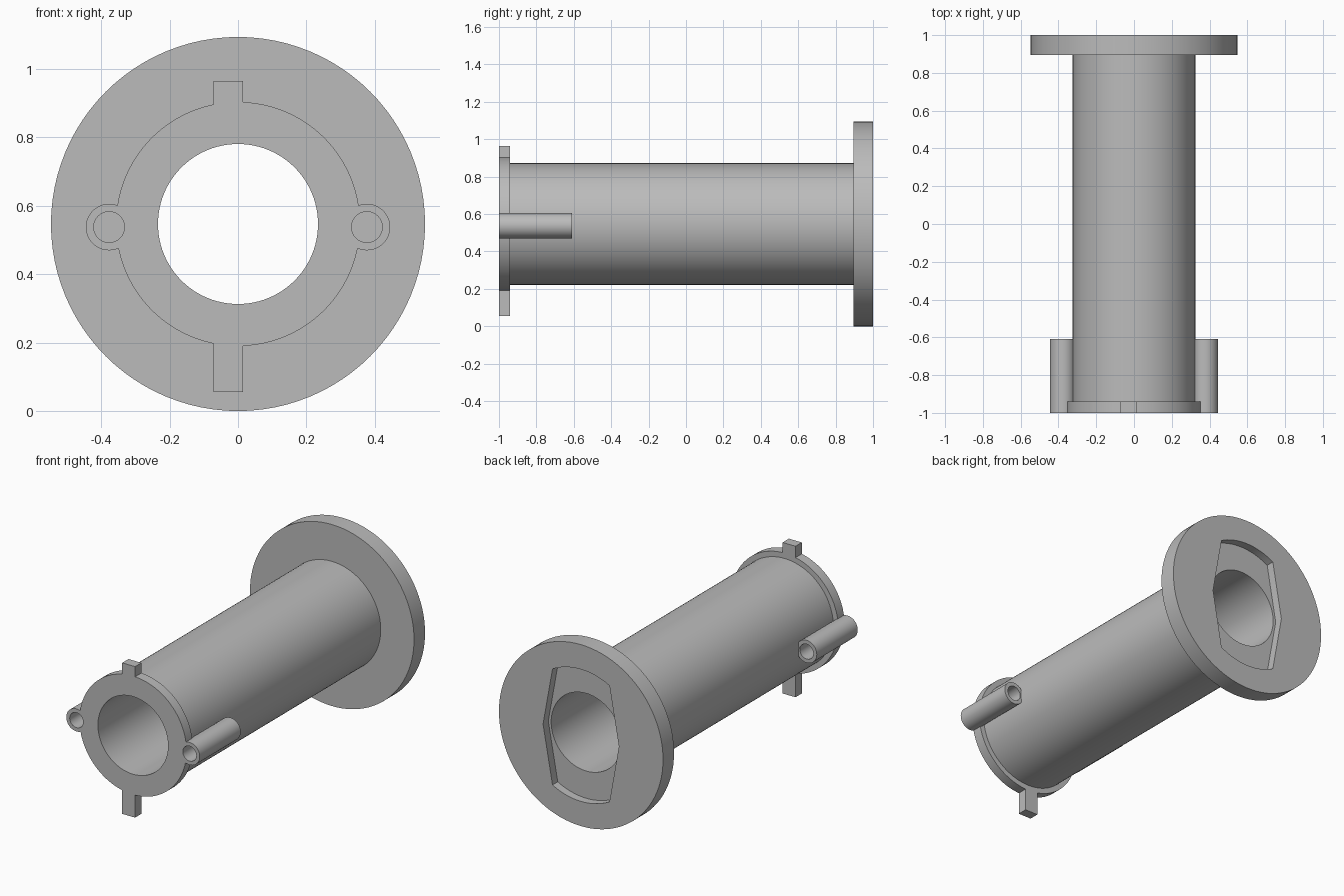
import bpy, bmesh, math
from mathutils import Matrix, Vector

if "Cube" in bpy.data.objects:
    bpy.data.objects.remove(bpy.data.objects["Cube"])

AXIS_Z = 0.547   # height of the spool axis
BOSS_Z = 0.538   # height of the two screw bosses
COLLAR_BACK = -0.94
FLANGE_FRONT = 0.895

grey = bpy.data.materials.new("plain grey")
grey.use_nodes = True
grey.diffuse_color = (0.5, 0.5, 0.5, 1)
grey.node_tree.nodes["Principled BSDF"].inputs["Base Color"].default_value = (0.5, 0.5, 0.5, 1)


def finish(name, bm):
    bmesh.ops.recalc_face_normals(bm, faces=bm.faces)
    mesh = bpy.data.meshes.new(name)
    bm.to_mesh(mesh)
    bm.free()
    mesh.materials.append(grey)
    ob = bpy.data.objects.new(name, mesh)
    bpy.context.collection.objects.link(ob)
    return ob


def rod(name, radius, y0, y1, x=0, z=AXIS_Z, sides=96):
    """Solid cylinder lying along y."""
    bm = bmesh.new()
    place = Matrix.Translation((x, (y0 + y1) / 2, z)) @ Matrix.Rotation(math.pi / 2, 4, "X")
    bmesh.ops.create_cone(bm, cap_ends=True, segments=sides, radius1=radius,
                          radius2=radius, depth=y1 - y0, matrix=place)
    return finish(name, bm)


def box(name, lo, hi):
    bm = bmesh.new()
    lo, hi = Vector(lo), Vector(hi)
    bmesh.ops.create_cube(bm, size=1, matrix=Matrix.Translation((lo + hi) / 2)
                          @ Matrix.Diagonal((*(hi - lo), 1)))
    return finish(name, bm)


def prism(name, outline, y0, y1):
    """Outline of (x, z) points around the axis, extruded along y."""
    bm = bmesh.new()
    face = bm.faces.new([bm.verts.new((x, y0, AXIS_Z + z)) for x, z in outline])
    grown = bmesh.ops.extrude_face_region(bm, geom=[face])["geom"]
    bmesh.ops.translate(bm, vec=(0, y1 - y0, 0),
                        verts=[v for v in grown if isinstance(v, bmesh.types.BMVert)])
    return finish(name, bm)


def combine(target, other, operation):
    """Apply a boolean and drop the operand."""
    mod = target.modifiers.new(operation.lower(), "BOOLEAN")
    mod.operation, mod.solver, mod.object = operation, "EXACT", other
    bpy.context.view_layer.objects.active = target
    bpy.ops.object.modifier_apply(modifier=mod.name)
    bpy.data.objects.remove(other)


def bore(target):
    combine(target, rod("bore_cutter", 0.234, -1.2, 1.2), "DIFFERENCE")


# Barrel
barrel = rod("barrel", 0.325, COLLAR_BACK, FLANGE_FRONT)
bore(barrel)

# Front collar with locating tabs and hollow screw bosses
collar = rod("front_collar", 0.357, -1, COLLAR_BACK)
combine(collar, box("tabs", (-0.072, -1, 0.055), (0.014, COLLAR_BACK, 0.965)), "UNION")
for x in (-0.377, 0.377):
    combine(collar, rod("boss", 0.068, -1, -0.61, x, BOSS_Z, 48), "UNION")
for x in (-0.377, 0.377):
    combine(collar, rod("boss_hole", 0.045, -1.2, -0.5, x, BOSS_Z, 48), "DIFFERENCE")
bore(collar)

# Rear flange with a pocket: arcs above and below, pointed sides
flange = rod("rear_flange", 0.547, FLANGE_FRONT, 1)
corner = math.atan2(0.35, 0.19)
arc = [corner + (math.pi - 2 * corner) * i / 16 for i in range(17)]
half = [(0.253, 0)] + [(0.398 * math.cos(a), 0.398 * math.sin(a)) for a in arc]
pocket = half + [(-x, -z) for x, z in half]
combine(flange, prism("pocket_cutter", pocket, 0.95, 1.1), "DIFFERENCE")
bore(flange)

# Smooth round walls, crisp edges
bpy.ops.object.select_all(action="DESELECT")
for part in (barrel, collar, flange):
    part.select_set(True)
bpy.context.view_layer.objects.active = barrel
bpy.ops.object.shade_smooth_by_angle(angle=math.radians(25))
